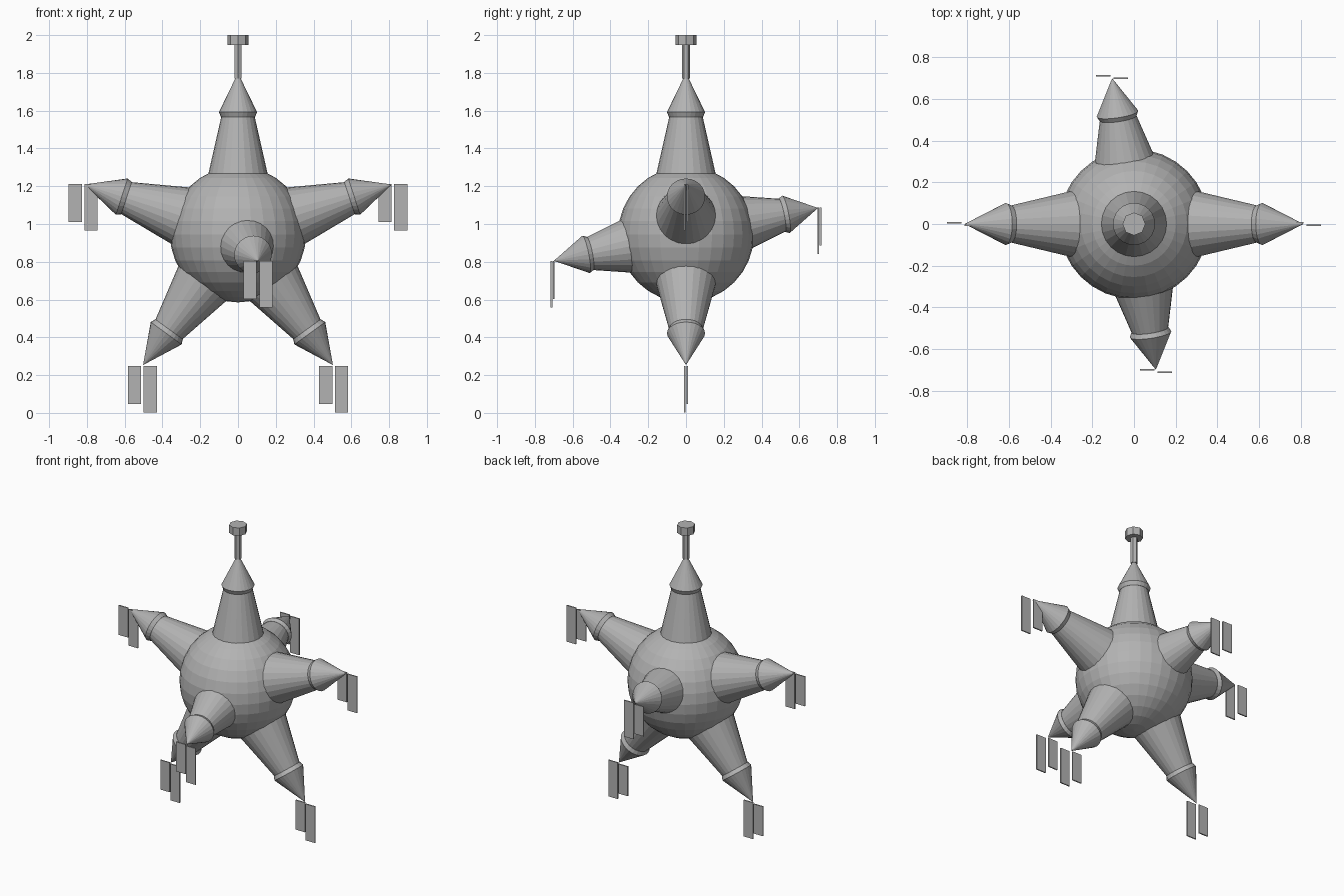
import bpy, bmesh, math
from mathutils import Vector, Matrix

if "Cube" in bpy.data.objects:
    bpy.data.objects.remove(bpy.data.objects["Cube"])

CENTRE = Vector((0, 0, 0.945))
REACH = 0.855          # centre to tip of the five star arms
SIDES = 24

grey = bpy.data.materials.new("paper grey")
grey.diffuse_color = (0.45, 0.45, 0.45, 1)
grey.use_nodes = True
grey.node_tree.nodes["Principled BSDF"].inputs["Base Color"].default_value = grey.diffuse_color


def finish(name, bm):
    bmesh.ops.recalc_face_normals(bm, faces=bm.faces)
    mesh = bpy.data.meshes.new(name)
    bm.to_mesh(mesh)
    bm.free()
    mesh.materials.append(grey)
    obj = bpy.data.objects.new(name, mesh)
    bpy.context.collection.objects.link(obj)
    return obj


def lathe(name, profile, sides, matrix):
    """Revolve (radius, height) pairs about z, then place the result."""
    bm = bmesh.new()
    rings = []
    for r, h in profile:
        if r == 0:
            rings.append([bm.verts.new((0, 0, h))] * sides)
        else:
            rings.append([bm.verts.new((r * math.sin(a), r * math.cos(a), h))
                          for a in (2 * math.pi * i / sides for i in range(sides))])
    for low, high in zip(rings, rings[1:]):
        for i in range(sides):
            j = (i + 1) % sides
            corners = dict.fromkeys((low[i], low[j], high[j], high[i]))
            bm.faces.new(list(corners))
    for (r, _), ring in ((profile[0], rings[0]), (profile[-1], rings[-1])):
        if r > 0:
            bm.faces.new(ring)
    bmesh.ops.transform(bm, matrix=matrix, verts=bm.verts)
    return finish(name, bm)


def box(name, centre, size):
    bm = bmesh.new()
    bmesh.ops.create_cube(bm, size=1)
    bmesh.ops.transform(bm, verts=bm.verts,
                        matrix=Matrix.Translation(centre) @ Matrix.Diagonal((*size, 1)))
    return finish(name, bm)


# Round body
bm = bmesh.new()
bmesh.ops.create_uvsphere(bm, u_segments=32, v_segments=16, radius=0.36,
                          matrix=Matrix.Translation(CENTRE))
finish("body", bm)

# Arm directions: five-pointed star, plus shorter front and back arms
star = {}
for name, deg in (("top", 90), ("upper_right", 18), ("upper_left", 162),
                  ("lower_right", -54), ("lower_left", 234)):
    a = math.radians(deg)
    star[name] = (Vector((math.cos(a), 0, math.sin(a))), 1.0)
front = Vector((0.15, -1, -0.2)).normalized()
star["front"] = (front, 0.843)
star["back"] = (-front, 0.843)

for name, (direction, scale) in star.items():
    turn = direction.to_track_quat('Z', 'Y').to_matrix().to_4x4()
    place = Matrix.Translation(CENTRE) @ turn @ Matrix.Diagonal((1, 1, scale, 1))
    # Tapered arm, and pointed cap with a narrow lip
    lathe(name + "_arm", [(0.172, 0.255), (0.088, 0.625)], SIDES, place)
    lathe(name + "_cap", [(0.090, 0.621), (0.101, 0.647), (0, REACH)], SIDES, place)

    # Pair of hanging paper streamers
    if name != "top":
        end = CENTRE + direction * (REACH * scale + 0.007)
        for label, side, length in (("short", -1, 0.2), ("long", 1, 0.246)):
            box(f"{name}_{label}_streamer",
                end + Vector((side * 0.042, -side * 0.006, -length / 2)),
                (0.07, 0.008, length))

# Hanging stem and knob
lathe("stem", [(0.022, 1.77), (0.022, 1.96)], 6, Matrix())
lathe("knob", [(0.055, 1.947), (0.055, 2.0)], 8, Matrix())
